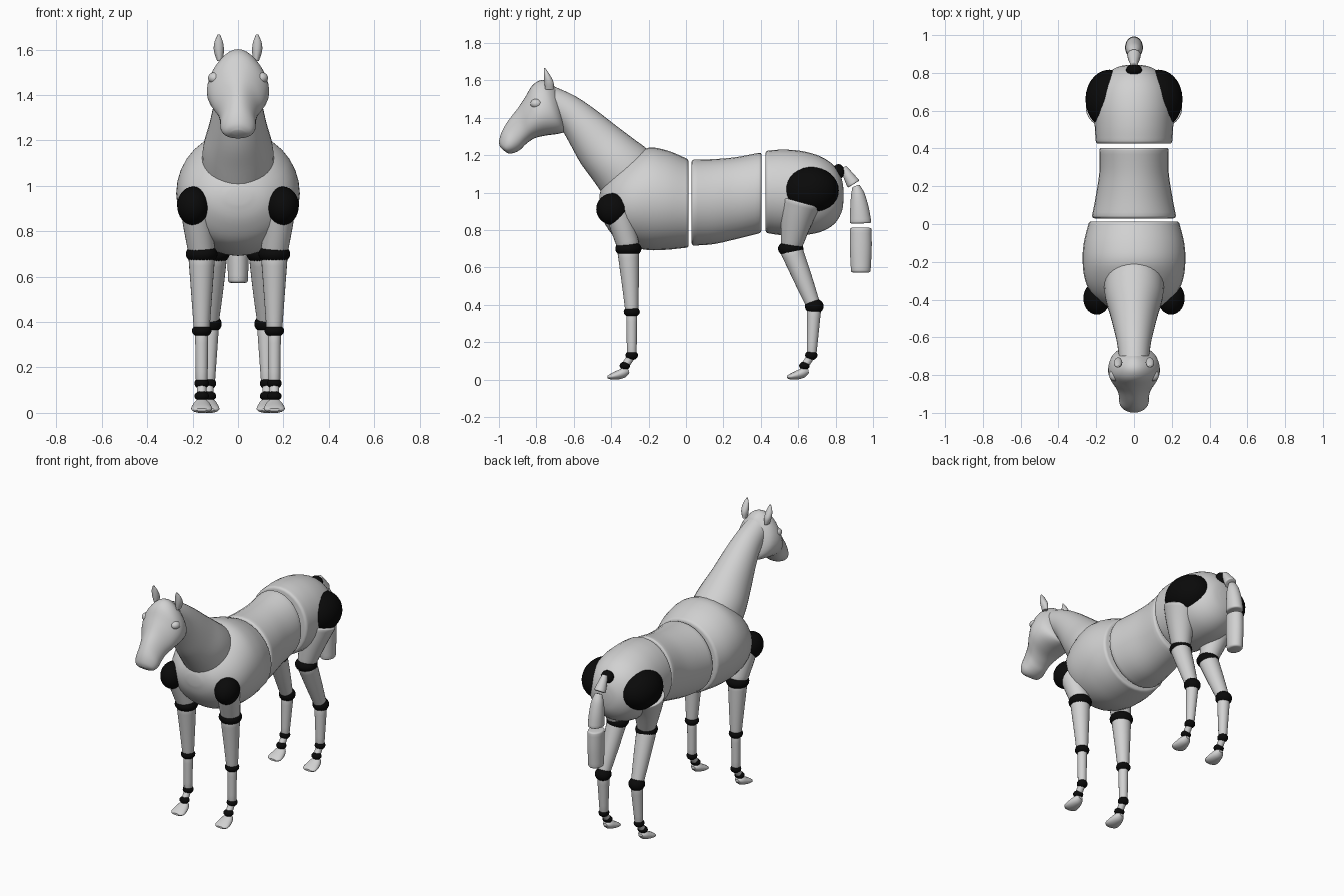
import bpy, bmesh, math
from mathutils import Vector

if "Cube" in bpy.data.objects:
    bpy.data.objects.remove(bpy.data.objects["Cube"])


def material(name, value):
    m = bpy.data.materials.new(name)
    m.diffuse_color = (value, value, value, 1)
    m.use_nodes = True
    m.node_tree.nodes["Principled BSDF"].inputs["Base Color"].default_value = m.diffuse_color
    return m


GREY = material("light_grey", 0.64)
BLACK = material("black", 0.003)


def finish(name, bm, mat):
    bmesh.ops.recalc_face_normals(bm, faces=bm.faces)
    me = bpy.data.meshes.new(name)
    bm.to_mesh(me)
    bm.free()
    me.materials.append(mat)
    ob = bpy.data.objects.new(name, me)
    bpy.context.collection.objects.link(ob)
    bpy.ops.object.select_all(action='DESELECT')
    ob.select_set(True)
    bpy.context.view_layer.objects.active = ob
    bpy.ops.object.shade_smooth_by_angle(angle=math.radians(40))
    return ob


def smooth_rows(rows, steps=4):
    """Catmull-Rom interpolation between cross-sections."""
    out = []
    n = len(rows)
    for i in range(n - 1):
        p = [rows[max(0, min(n - 1, k))] for k in range(i - 1, i + 3)]
        for s in range(steps):
            t = s / steps
            out.append(tuple(
                0.5 * (2 * b + (c - a) * t + (2 * a - 5 * b + 4 * c - d) * t * t
                       + (3 * b - a - 3 * c + d) * t ** 3)
                for a, b, c, d in zip(*p)))
    return out + [rows[-1]]


def frame(row):
    """Centre, up half-axis and half-width of a cross-section."""
    ty, tz, by, bz, hw, cx = row
    return Vector((cx, (ty + by) / 2, (tz + bz) / 2)), Vector((0, (ty - by) / 2, (tz - bz) / 2)), hw


def rounded(end, inner, r):
    """Extra cross-sections that round off a flat end."""
    c, up, hw = frame(end)
    axis = (c - frame(inner)[0]).normalized()
    res = []
    for a in (30, 60, 90):
        a = math.radians(a)
        inset = r * (1 - math.cos(a))
        res.append((c + axis * r * math.sin(a), up * (1 - inset / up.length), hw - inset))
    return res


def loft(name, rows, mat=GREY, egg=0.0, round_start=0, round_end=0, seg=32):
    """Rows are (top y, top z, bottom y, bottom z, half width[, centre x])."""
    rows = smooth_rows([r if len(r) == 6 else (*r, 0.0) for r in rows])
    frames = [frame(r) for r in rows]
    if round_start:
        frames = rounded(rows[0], rows[1], round_start)[::-1] + frames
    if round_end:
        frames += rounded(rows[-1], rows[-2], round_end)
    bm = bmesh.new()
    rings = []
    for c, up, hw in frames:
        ring = []
        for k in range(seg):
            a = 2 * math.pi * k / seg
            w = hw * math.cos(a) * (1 - egg * math.sin(a))
            ring.append(bm.verts.new(c + Vector((w, 0, 0)) + up * math.sin(a)))
        rings.append(ring)
    for r0, r1 in zip(rings, rings[1:]):
        for k in range(seg):
            j = (k + 1) % seg
            bm.faces.new((r0[k], r0[j], r1[j], r1[k]))
    bm.faces.new(rings[0])
    bm.faces.new(rings[-1])
    return finish(name, bm, mat)


def limb(name, pts, side=1, mat=GREY, rnd=0.008):
    """Round limb through (x, y, z, radius) points."""
    rows = []
    for i, (x, y, z, r) in enumerate(pts):
        a, b = pts[max(i - 1, 0)], pts[min(i + 1, len(pts) - 1)]
        d = Vector((b[1] - a[1], b[2] - a[2])).normalized() * r
        rows.append((y - d.y, z + d.x, y + d.y, z - d.x, r, x * side))
    return loft(name, rows, mat, round_start=rnd, round_end=rnd, seg=24)


def ball(name, loc, size, mat=BLACK):
    bm = bmesh.new()
    bmesh.ops.create_uvsphere(bm, u_segments=28, v_segments=16, radius=1)
    for v in bm.verts:
        v.co = Vector([l + s * c for l, s, c in zip(loc, size, v.co)])
    return finish(name, bm, mat)


# Three body sections
loft("chest", [(-.003, 1.185, -.003, .705, .242), (-.1, 1.225, -.1, .695, .266),
               (-.2, 1.24, -.2, .693, .272), (-.3, 1.195, -.3, .715, .258),
               (-.38, 1.13, -.38, .76, .215), (-.44, 1.05, -.44, .845, .135),
               (-.462, .99, -.462, .92, .05)], round_start=.017)
loft("belly", [(.044, 1.177, .044, .717, .222), (.15, 1.179, .15, .725, .202),
               (.27, 1.19, .27, .752, .184), (.39, 1.213, .39, .782, .184)],
     round_start=.014, round_end=.014)
loft("rump", [(.442, 1.225, .442, .782, .203), (.52, 1.23, .52, .772, .208),
              (.62, 1.222, .62, .772, .21), (.72, 1.193, .72, .79, .193),
              (.79, 1.145, .79, .83, .148), (.83, 1.08, .83, .89, .09),
              (.842, 1.02, .842, .95, .035)], round_start=.017)

# Neck and head
loft("neck", [(-.15, 1.15, -.40, .93, .15), (-.20, 1.225, -.44, .985, .158),
              (-.27, 1.28, -.50, 1.07, .152), (-.37, 1.355, -.565, 1.16, .128),
              (-.50, 1.455, -.62, 1.26, .105), (-.60, 1.52, -.66, 1.33, .09),
              (-.70, 1.565, -.70, 1.38, .08)])
loft("head", [(-.69, 1.55, -.65, 1.39, .03), (-.72, 1.585, -.65, 1.33, .085),
              (-.77, 1.602, -.68, 1.315, .122), (-.82, 1.575, -.75, 1.305, .135),
              (-.86, 1.51, -.81, 1.29, .118), (-.90, 1.45, -.855, 1.26, .09),
              (-.95, 1.385, -.885, 1.23, .078), (-.985, 1.325, -.92, 1.212, .076),
              (-.999, 1.275, -.95, 1.21, .06), (-.995, 1.245, -.97, 1.222, .03)], egg=.2)

# Tail
ball("tail_joint", (0, .815, 1.112), (.042, .033, .04))
limb("tail_root", [(0, .845, 1.13, .018), (0, .868, 1.09, .028), (0, .893, 1.05, .036)], rnd=.006)
loft("tail_middle", [(.932, 1.035, .888, 1.018, .026), (.955, .995, .882, .98, .038),
                     (.977, .92, .878, .915, .045), (.99, .847, .876, .844, .047)],
     round_start=.01, round_end=.01)
loft("tail_tip", [(.992, .802, .876, .802, .047), (.993, .70, .876, .70, .047),
                  (.987, .585, .882, .585, .044)], round_start=.01, round_end=.012)

for s, tag in ((-1, "left"), (1, "right")):
    # Eyes and ears
    ball(f"{tag}_eye", (.102 * s, -.80, 1.475), (.03, .032, .026), GREY)
    loft(f"{tag}_ear", [(-.752, 1.55, -.708, 1.55, .012, .08 * s),
                        (-.758, 1.595, -.708, 1.59, .022, .084 * s),
                        (-.760, 1.635, -.728, 1.63, .019, .085 * s),
                        (-.760, 1.667, -.752, 1.665, .005, .084 * s)], seg=16)

    # Front leg
    ball(f"{tag}_shoulder_joint", (.197 * s, -.393, .912), (.071, .087, .085))
    limb(f"{tag}_front_upper_leg", [(.185, -.365, .90, .068), (.175, -.34, .82, .066),
                                    (.162, -.31, .72, .06)], s)
    limb(f"{tag}_forearm", [(.16, -.308, .68, .058), (.16, -.298, .52, .046),
                            (.16, -.29, .37, .035)], s)
    limb(f"{tag}_front_cannon", [(.16, -.29, .35, .029), (.16, -.29, .14, .026)], s)

    # Hind leg
    ball(f"{tag}_hip_joint", (.13 * s, .66, 1.012), (.127, .157, .127))
    limb(f"{tag}_thigh", [(.15, .615, .94, .105), (.135, .59, .85, .085),
                          (.11, .565, .72, .058)], s)
    limb(f"{tag}_hind_shin", [(.108, .565, .69, .06), (.115, .625, .54, .05),
                              (.122, .68, .40, .038)], s)
    limb(f"{tag}_hind_cannon", [(.122, .685, .38, .038), (.127, .672, .14, .026)], s)

    # Leg joints
    for part, x, y, z, r, h in (("elbow", .16, -.308, .70, .07, .045),
                                ("knee", .16, -.29, .362, .043, .03),
                                ("stifle", .105, .56, .70, .068, .045),
                                ("hock", .122, .686, .392, .05, .042)):
        ball(f"{tag}_{part}_joint", (x * s, y, z), (r, r, h))

    # Fetlocks, pasterns and hooves, shared by both leg pairs
    for end, x, dy in (("front", .16, 0), ("hind", .128, .96)):
        ball(f"{tag}_{end}_fetlock_joint", (x * s, -.29 + dy, .13), (.032, .033, .026))
        limb(f"{tag}_{end}_pastern", [(x, -.295 + dy, .12, .021), (x, -.325 + dy, .075, .021)], s, rnd=.004)
        ball(f"{tag}_{end}_pastern_joint", (x * s, -.327 + dy, .074), (.032, .028, .022))
        loft(f"{tag}_{end}_hoof", [
            (ty + dy, tz, by + dy, bz, hw, x * s) for ty, tz, by, bz, hw in (
                (-.305, .052, -.303, .035, .014), (-.33, .064, -.325, .012, .032),
                (-.365, .050, -.362, .001, .043), (-.40, .033, -.40, 0, .045),
                (-.420, .02, -.420, .008, .025))], seg=24)
